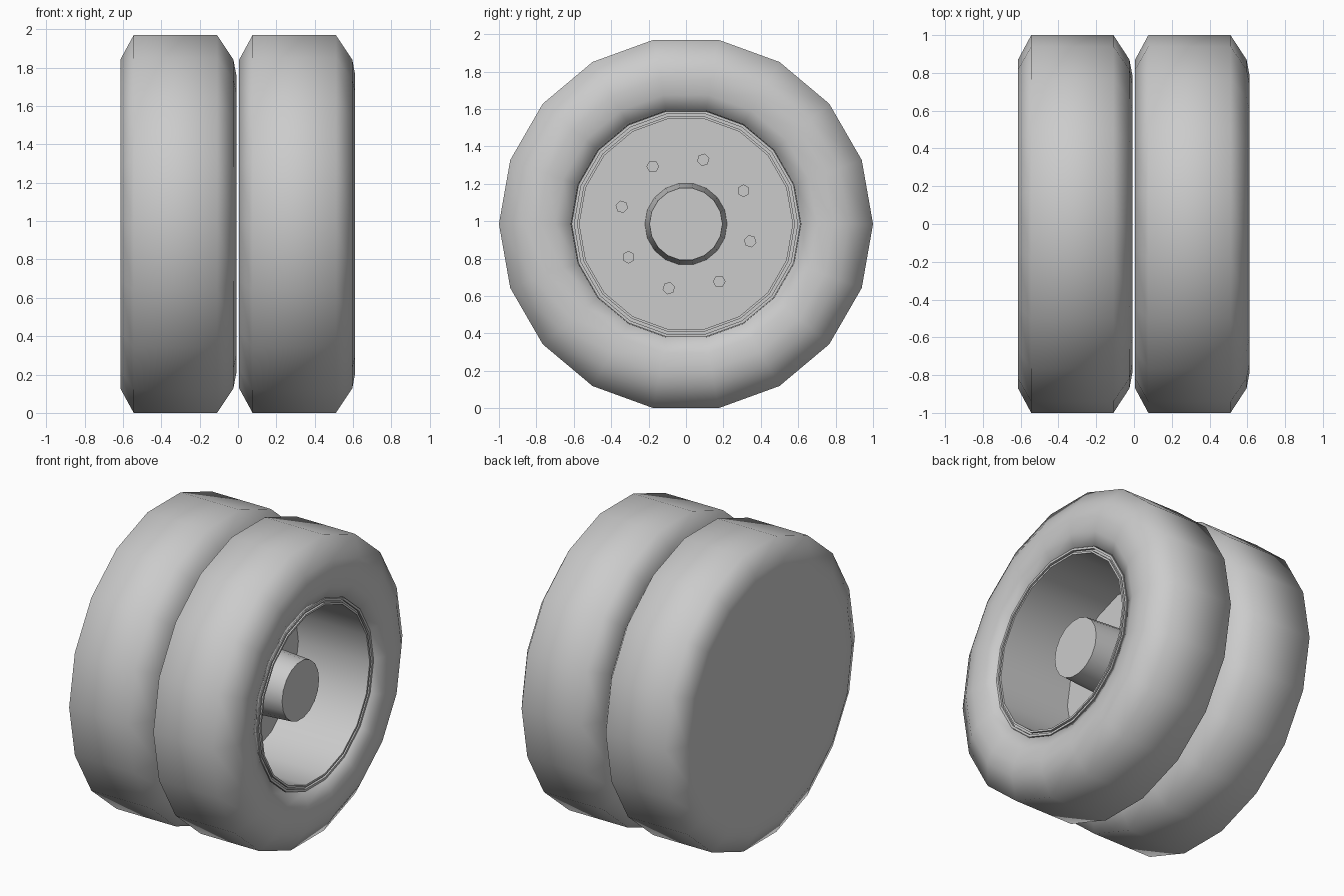
import bpy, bmesh, math

if "Cube" in bpy.data.objects:
    bpy.data.objects.remove(bpy.data.objects["Cube"])

SIDES = 18
AXLE_Z = 0.985

grey = bpy.data.materials.new("plain_grey")
grey.use_nodes = True
colour = (0.6, 0.6, 0.6, 1)
grey.diffuse_color = colour
grey.node_tree.nodes["Principled BSDF"].inputs["Base Color"].default_value = colour


def lathe(name, profile, offset, sides=SIDES, y=0, z=0, turn=0, smooth=60):
    """Spin (x, radius) points round an axis along x; radius 0 closes the end."""
    bm = bmesh.new()
    rings = []
    for x, r in profile:
        count = sides if r else 1
        rings.append([bm.verts.new((x + offset,
                                    y + r * math.cos(turn + math.tau * i / sides),
                                    z + AXLE_Z + r * math.sin(turn + math.tau * i / sides)))
                      for i in range(count)])
    for a, b in zip(rings, rings[1:]):
        for i in range(sides):
            j = (i + 1) % sides
            corners = [a[i % len(a)], a[j % len(a)], b[j % len(b)], b[i % len(b)]]
            bm.faces.new(list(dict.fromkeys(corners)))
    bmesh.ops.recalc_face_normals(bm, faces=bm.faces)
    mesh = bpy.data.meshes.new(name)
    bm.to_mesh(mesh)
    bm.free()
    mesh.materials.append(grey)
    obj = bpy.data.objects.new(name, mesh)
    bpy.context.collection.objects.link(obj)
    bpy.ops.object.select_all(action="DESELECT")
    obj.select_set(True)
    bpy.context.view_layer.objects.active = obj
    bpy.ops.object.shade_smooth_by_angle(angle=math.radians(smooth))
    return obj


# Flat back, tread, rounded outer sidewall, then a stepped lip and deep dish
tyre = [(0, 0), (0, 0.8), (0, 0.87), (0.07, 1), (0.505, 1), (0.59, 0.87),
        (0.605, 0.79), (0.595, 0.7), (0.56, 0.615), (0.5, 0.61)]
rim = [(0.5, 0.612), (0.565, 0.612), (0.565, 0.597), (0.55, 0.597), (0.55, 0.583),
       (0.565, 0.583), (0.565, 0.57), (0.04, 0.57), (0.04, 0)]
hub = [(0.04, 0.22), (0.455, 0.195), (0.455, 0)]
bolt = [(0.04, 0.034), (0.06, 0.034), (0.06, 0)]

for side, offset in (("left", 0.006), ("right", -0.614)):
    lathe(side + "_tyre", tyre, offset, smooth=75)
    lathe(side + "_rim", rim, offset, smooth=40)
    lathe(side + "_hub", hub, offset, smooth=40)
    for k in range(8):
        a = math.radians(30 + 45 * k)
        lathe(f"{side}_bolt_{k + 1}", bolt, offset, sides=6, turn=a, smooth=20,
              y=0.355 * math.cos(a), z=0.355 * math.sin(a))
